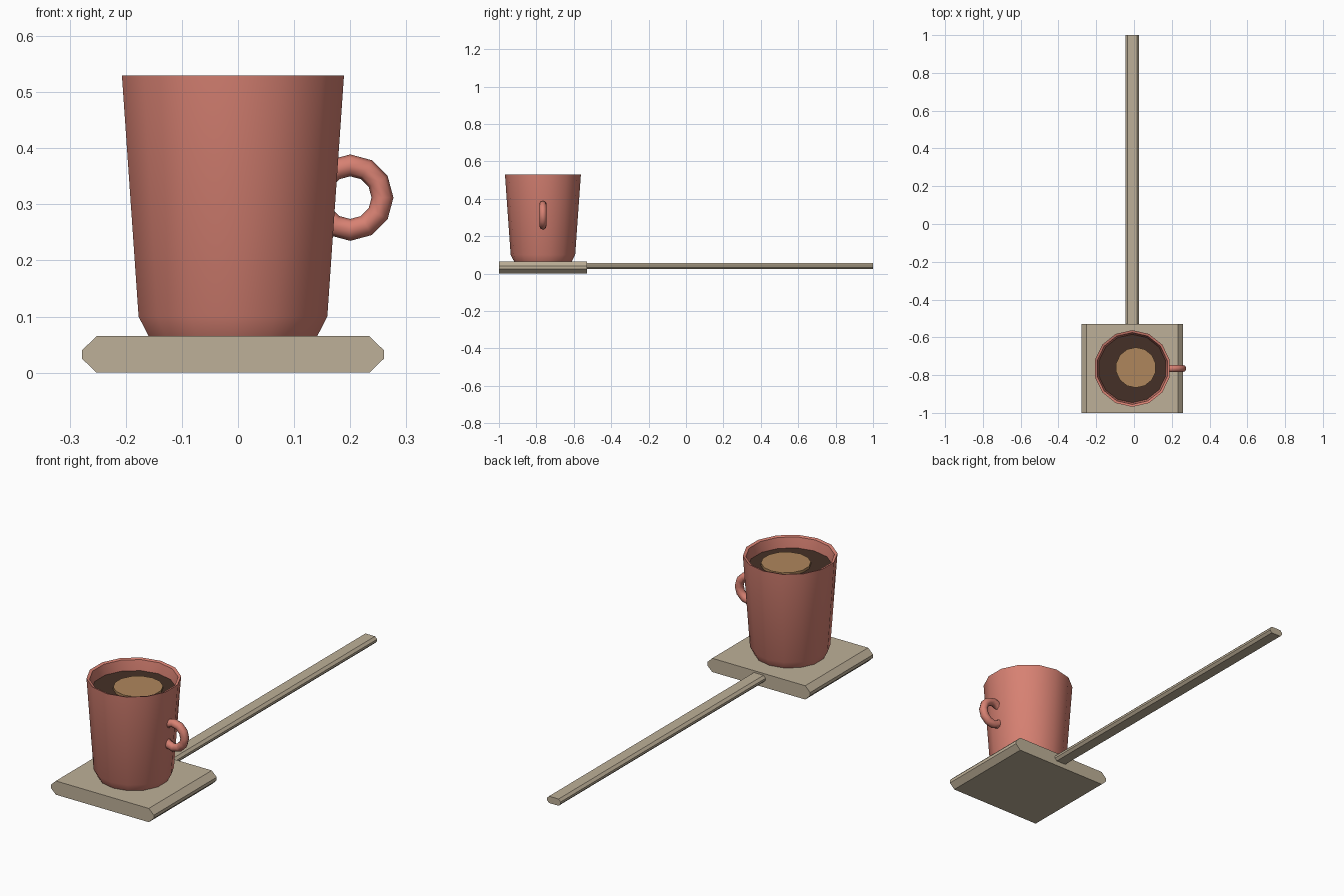
import bpy, bmesh, math

if "Cube" in bpy.data.objects:
    bpy.data.objects.remove(bpy.data.objects["Cube"])

CX, CY = -0.009, -0.765   # cup centre


def material(name, rgb):
    m = bpy.data.materials.new(name)
    m.diffuse_color = (*rgb, 1)
    m.use_nodes = True
    m.node_tree.nodes["Principled BSDF"].inputs["Base Color"].default_value = m.diffuse_color
    return m


TAN = material("tan_wood", (0.515, 0.434, 0.314))
RED = material("red_glaze", (0.68, 0.22, 0.17))
BROWN = material("dark_coffee", (0.06, 0.03, 0.02))
FOAM = material("light_foam", (0.43, 0.24, 0.107))


def finish(obj, mat, smooth=None):
    obj.data.materials.append(mat)
    if smooth:
        bpy.ops.object.select_all(action='DESELECT')
        obj.select_set(True)
        bpy.context.view_layer.objects.active = obj
        bpy.ops.object.shade_smooth_by_angle(angle=math.radians(smooth))


def mesh_object(name, bm):
    bmesh.ops.recalc_face_normals(bm, faces=bm.faces)
    me = bpy.data.meshes.new(name)
    bm.to_mesh(me)
    bm.free()
    obj = bpy.data.objects.new(name, me)
    bpy.context.collection.objects.link(obj)
    return obj


def chamfered_bar(name, half_w, z0, z1, y0, y1, cx, cz):
    """Bar along y with an eight-sided section; cx, cz are chamfer sizes."""
    pts = [(half_w - cx, z0), (half_w, z0 + cz), (half_w, z1 - cz), (half_w - cx, z1)]
    pts += [(-x, z) for x, z in reversed(pts)]
    bm = bmesh.new()
    face = bm.faces.new([bm.verts.new((CX + x, y0, z)) for x, z in pts])
    ext = bmesh.ops.extrude_face_region(bm, geom=[face], use_keep_orig=True)
    moved = [v for v in ext["geom"] if isinstance(v, bmesh.types.BMVert)]
    bmesh.ops.translate(bm, verts=moved, vec=(0, y1 - y0, 0))
    finish(mesh_object(name, bm), TAN)


def lathe(name, profile, sides, mat, cx=CX, cy=CY, smooth=35):
    """Closed solid from (radius, z) rings, with the first and last capped."""
    bm = bmesh.new()
    rings = []
    for r, z in profile:
        angles = [math.pi / 2 + math.tau * i / sides for i in range(sides)]
        rings.append([bm.verts.new((cx + r * math.cos(a), cy + r * math.sin(a), z))
                      for a in angles])
    for a, b in zip(rings, rings[1:]):
        for i in range(sides):
            j = (i + 1) % sides
            bm.faces.new((a[i], a[j], b[j], b[i]))
    bm.faces.new(rings[0])
    bm.faces.new(rings[-1])
    finish(mesh_object(name, bm), mat, smooth)


# Serving paddle
chamfered_bar("tray", 0.269, 0.0, 0.065, -1.0, -0.53, 0.026, 0.025)
chamfered_bar("long_handle", 0.036, 0.024, 0.056, -0.53, 1.0, 0.011, 0.011)

# Hollow cup
lathe("cup", [(0.154, 0.065), (0.1725, 0.1), (0.203, 0.53), (0.19, 0.526),
              (0.18, 0.47), (0.155, 0.11)], 14, RED)

# Drink and foam
lathe("coffee", [(0.178, 0.465), (0.181, 0.478)], 14, BROWN)
lathe("foam", [(0.107, 0.476), (0.107, 0.49)], 14, FOAM, cx=0.01, cy=-0.76)

# Cup handle ring
bpy.ops.mesh.primitive_torus_add(major_segments=12, minor_segments=8,
                                 major_radius=0.0575, minor_radius=0.0195,
                                 location=(0.2, CY, 0.312),
                                 rotation=(math.pi / 2, 0, 0))
ring = bpy.context.object
ring.name = "cup_handle"
finish(ring, RED, 50)
